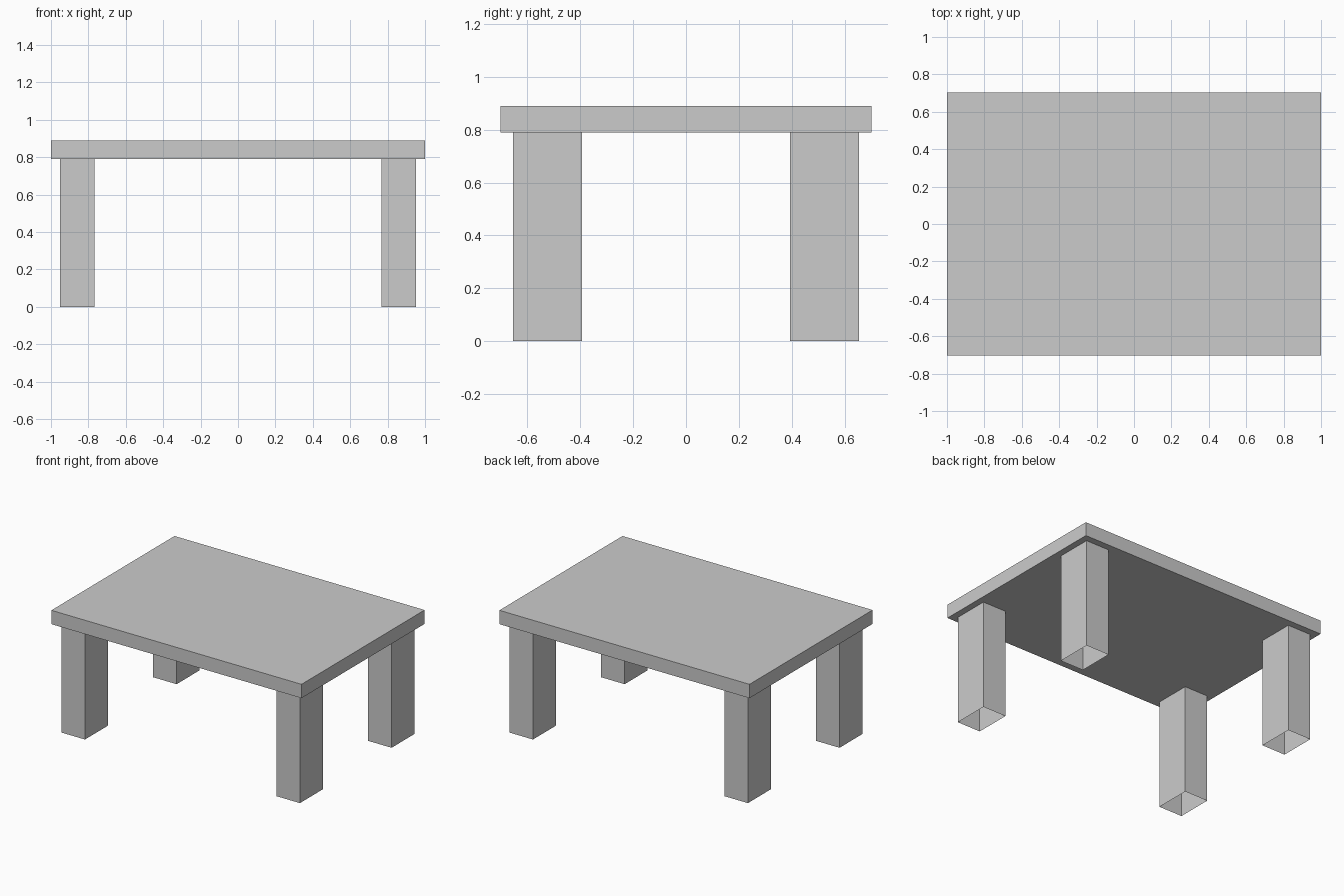
import bpy
import bmesh
from mathutils import Vector

if "Cube" in bpy.data.objects:
    bpy.data.objects.remove(bpy.data.objects["Cube"])


def box(name, lo, hi, open_ends=False):
    """Axis-aligned box from two corners, optionally without top and bottom."""
    lo, hi = Vector(lo), Vector(hi)
    bm = bmesh.new()
    bmesh.ops.create_cube(bm, size=1)
    bmesh.ops.scale(bm, vec=hi - lo, verts=bm.verts)
    bm.normal_update()
    if open_ends:
        ends = [f for f in bm.faces if abs(f.normal.z) > 0.5]
        bmesh.ops.delete(bm, geom=ends, context='FACES_ONLY')
    mesh = bpy.data.meshes.new(name)
    bm.to_mesh(mesh)
    bm.free()
    obj = bpy.data.objects.new(name, mesh)
    obj.location = (lo + hi) / 2
    bpy.context.collection.objects.link(obj)
    return obj


# Table top
TOP_Z = 0.79
box("table_top", (-1, -0.703, TOP_Z), (1, 0.703, 0.89))

# Four hollow legs, open at the floor and closed off by the table top
X0, X1 = 0.766, 0.953
Y0, Y1 = 0.393, 0.654
for side, sx in (("left", -1), ("right", 1)):
    for end, sy in (("front", -1), ("back", 1)):
        xs = sorted((sx * X0, sx * X1))
        ys = sorted((sy * Y0, sy * Y1))
        box(f"{end}_{side}_leg", (xs[0], ys[0], 0), (xs[1], ys[1], TOP_Z), open_ends=True)
